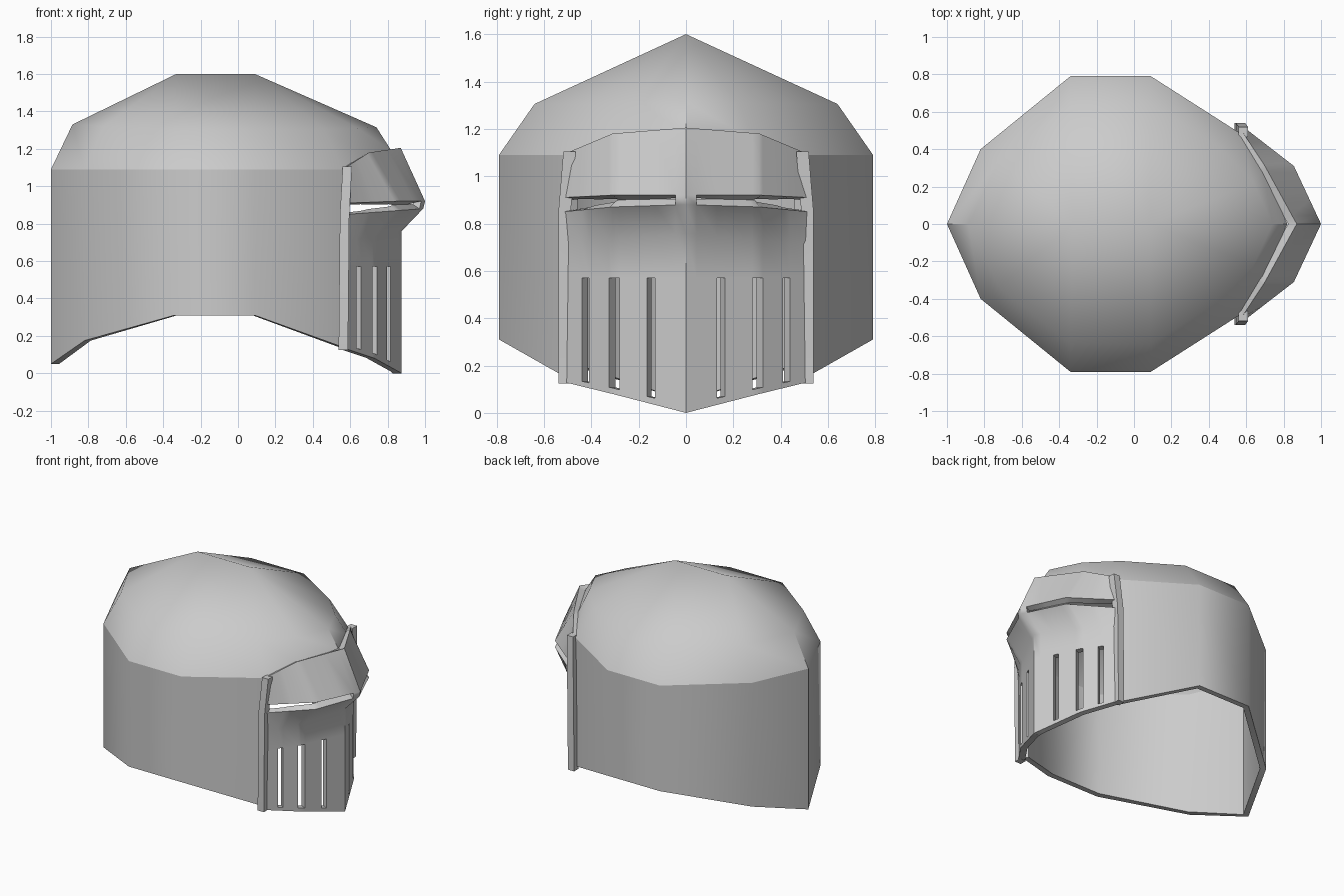
import bpy, bmesh, math

if "Cube" in bpy.data.objects:
    bpy.data.objects.remove(bpy.data.objects["Cube"])


def grid_object(name, rows, keep=lambda r, c: True, thickness=0.0, sharp_row=None):
    """Skin rows of points (top to bottom, counter-clockwise columns) into a shell."""
    bm = bmesh.new()
    verts = [[bm.verts.new(p) for p in row] for row in rows]
    for r in range(len(rows) - 1):
        for c in range(len(rows[0]) - 1):
            if keep(r, c):
                bm.faces.new((verts[r][c], verts[r + 1][c],
                              verts[r + 1][c + 1], verts[r][c + 1]))
    if sharp_row is not None:
        line = set(verts[sharp_row])
        for e in bm.edges:
            if e.verts[0] in line and e.verts[1] in line:
                e.smooth = False
    bmesh.ops.delete(bm, geom=[v for v in bm.verts if not v.link_faces], context='VERTS')
    bmesh.ops.remove_doubles(bm, verts=bm.verts[:], dist=1e-4)
    if not thickness:
        bmesh.ops.holes_fill(bm, edges=bm.edges[:], sides=0)
        bmesh.ops.recalc_face_normals(bm, faces=bm.faces[:])
    mesh = bpy.data.meshes.new(name)
    bm.to_mesh(mesh)
    bm.free()
    ob = bpy.data.objects.new(name, mesh)
    bpy.context.collection.objects.link(ob)
    bpy.ops.object.select_all(action='DESELECT')
    bpy.context.view_layer.objects.active = ob
    ob.select_set(True)
    if thickness:
        mod = ob.modifiers.new("thickness", 'SOLIDIFY')
        mod.thickness = thickness
        mod.offset = -1
        mod.use_even_offset = True
        bpy.ops.object.modifier_apply(modifier=mod.name)
    bpy.ops.object.shade_smooth_by_angle(angle=math.radians(42))
    return ob


def flip(p):
    return (p[0], -p[1], p[2])


# Helmet shell: half rows from front centre to back centre, mirrored across y
ridge = [(0.09, 0, 1.6)] * 4 + [(-0.33, 0, 1.6)] * 3
crown = [(0.74, 0, 1.315), (0.64, 0.22, 1.31), (0.46, 0.41, 1.305), (0.09, 0.64, 1.305),
         (-0.34, 0.64, 1.305), (-0.72, 0.34, 1.32), (-0.885, 0, 1.33)]
eaves = [(0.82, 0, 1.19), (0.69, 0.29, 1.15), (0.56, 0.49, 1.09), (0.09, 0.79, 1.09),
         (-0.34, 0.79, 1.09), (-0.82, 0.40, 1.09), (-1, 0, 1.09)]
rim_z = [0, 0.1, 0.14, 0.31, 0.31, 0.175, 0.05]
hem = [(p[0], p[1], z) for p, z in zip(eaves, rim_z)]
shell_rows = [h + [flip(p) for p in h[-2::-1]] for h in (ridge, crown, eaves, hem)]
# the face opening: no wall in the two front columns on either side
grid_object("helmet_shell", shell_rows, lambda r, c: r < 2 or 2 <= c <= 9, 0.04, sharp_row=2)

# Visor: each row given at its centre, fold and outer edge
visor_profile = [
    [(0.87, 0, 1.205), (0.70, 0.31, 1.18), (0.575, 0.50, 1.10)],
    [(1.0, 0, 0.92), (0.855, 0.31, 0.92), (0.59, 0.515, 0.91)],
    [(0.99, 0, 0.88), (0.855, 0.31, 0.87), (0.59, 0.515, 0.85)],
    [(0.875, 0, 0.76), (0.73, 0.31, 0.73), (0.58, 0.515, 0.71)],
    [(0.875, 0, 0.57), (0.73, 0.31, 0.57), (0.58, 0.515, 0.57)],
    [(0.875, 0, 0.03), (0.73, 0.31, 0.105), (0.58, 0.515, 0.15)],
    [(0.875, 0, 0.0), (0.73, 0.31, 0.08), (0.58, 0.515, 0.13)],
]
stations = [0, 0.045, 0.13, 0.165, 0.28, 0.31, 0.325, 0.41, 0.44, 0.515]
FOLD, EDGE = 0.31, 0.515


def sample(row, y):
    a, b, t = ((row[0], row[1], y / FOLD) if y <= FOLD
               else (row[1], row[2], (y - FOLD) / (EDGE - FOLD)))
    return tuple(p + (q - p) * t for p, q in zip(a, b))


def visor_face(r, c):
    half = c - 9 if c >= 9 else 8 - c
    if r == 1:                                  # eye slit with nose post
        return half == 0
    return not (r == 4 and half in (2, 4, 5, 7))  # breathing slots


visor_rows = []
for row in visor_profile:
    h = [sample(row, y) for y in stations]
    visor_rows.append([flip(p) for p in h[:0:-1]] + h)
grid_object("visor", visor_rows, visor_face, 0.045)

# Side strips joining visor and shell
strip_path = [(0.585, 0.492, 1.105), (0.57, 0.513, 0.85), (0.563, 0.513, 0.125)]
for side, name in ((1, "left_visor_strip"), (-1, "right_visor_strip")):
    rings = [[(x + dx * 0.025, side * (y + dy * 0.026), z)
              for dx, dy in ((1, -1), (1, 1), (-1, 1), (-1, -1), (1, -1))]
             for x, y, z in strip_path]
    grid_object(name, rings)
